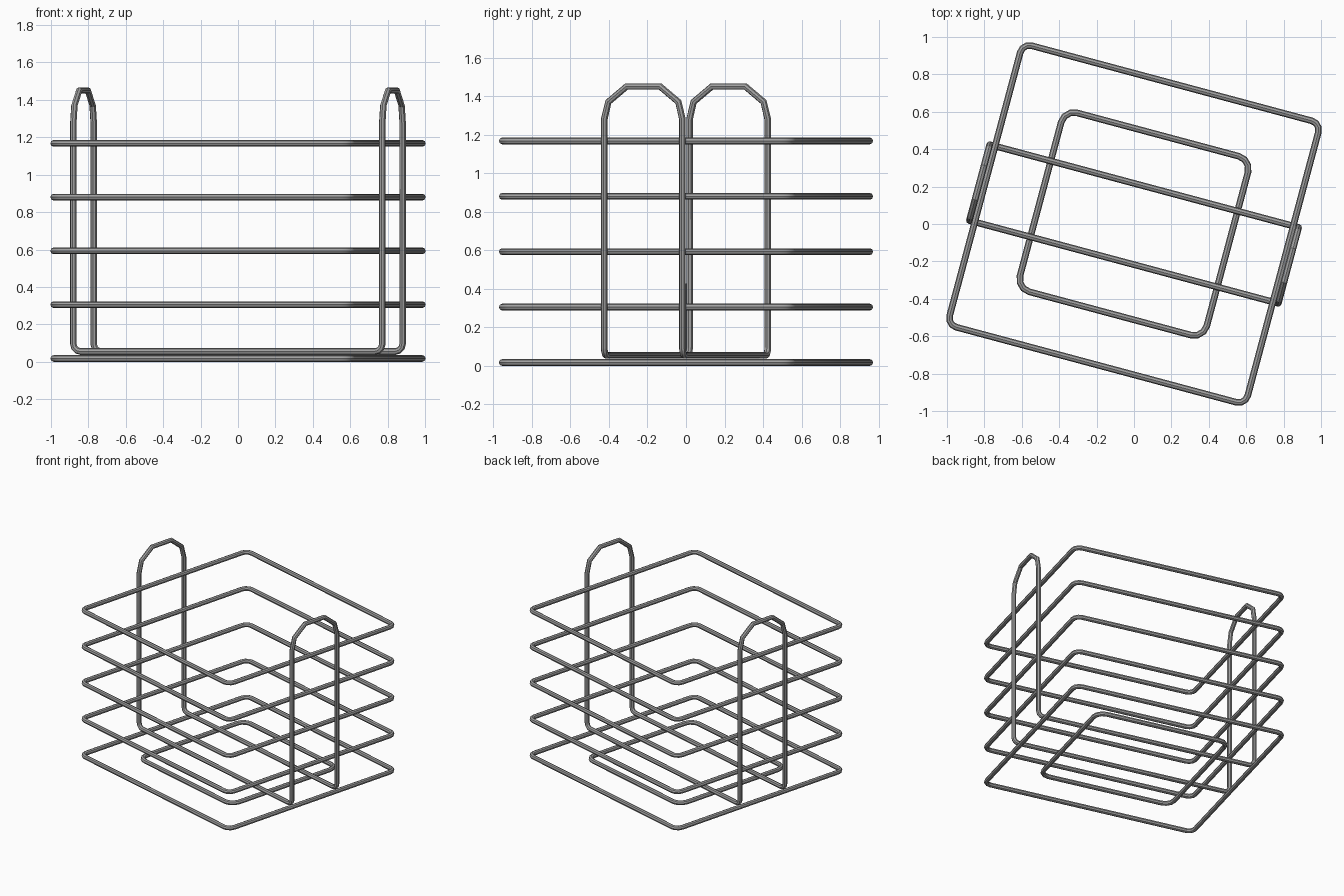
import bpy
import math
from mathutils import Matrix, Vector

cube = bpy.data.objects.get("Cube")
if cube:
    bpy.data.objects.remove(cube, do_unlink=True)

R = 0.0178                                   # wire radius
TURN = Matrix.Rotation(math.radians(-15), 4, 'Z')

steel = bpy.data.materials.new("grey steel")
steel.use_nodes = True
colour = (0.35, 0.35, 0.35, 1)
steel.diffuse_color = colour
steel.node_tree.nodes["Principled BSDF"].inputs["Base Color"].default_value = colour


def wire(name, points):
    """Closed eight-sided wire through the points, turned as a whole."""
    curve = bpy.data.curves.new(name, 'CURVE')
    curve.dimensions = '3D'
    curve.bevel_depth = R
    curve.bevel_resolution = 2
    spline = curve.splines.new('POLY')
    spline.points.add(len(points) - 1)
    for p, co in zip(spline.points, points):
        p.co = (*(TURN @ Vector(co)), 1)
    spline.use_cyclic_u = True
    curve.materials.append(steel)
    obj = bpy.data.objects.new(name, curve)
    bpy.context.collection.objects.link(obj)
    bpy.ops.object.select_all(action='DESELECT')
    obj.select_set(True)
    bpy.context.view_layer.objects.active = obj
    bpy.ops.object.convert(target='MESH')
    bpy.ops.object.shade_smooth_by_angle(angle=math.radians(30))


def rounded_rectangle(hx, hy, z, r, steps=3):
    points = []
    for i, (sx, sy) in enumerate(((1, 1), (-1, 1), (-1, -1), (1, -1))):
        for k in range(steps + 1):
            a = math.radians(90 * (i + k / steps))
            points.append((sx * (hx - r) + r * math.cos(a),
                           sy * (hy - r) + r * math.sin(a), z))
    return points


# Five stacked rings and the small base ring
for i in range(5):
    wire(f"tier_ring_{i + 1}", rounded_rectangle(0.825, 0.779, R + 0.2875 * i, 0.05))
wire("base_inner_ring", rounded_rectangle(0.517, 0.495, R, 0.07))

# Handle frame: two floor bars joined by an arched handle at each end
U, W, Z, C = 0.855, 0.21, 0.055, 0.04
side = [(U - C, -W, Z), (U - 0.5 * C, -W, Z + 0.134 * C),
        (U - 0.134 * C, -W, Z + 0.5 * C), (U, -W, Z + C),
        (U, -W, 1.28), (U, -0.188, 1.37), (U, -0.09, 1.45)]
arch = side + [(x, -y, z) for x, y, z in reversed(side)]
wire("handle_frame", arch + [(-x, -y, z) for x, y, z in arch])
